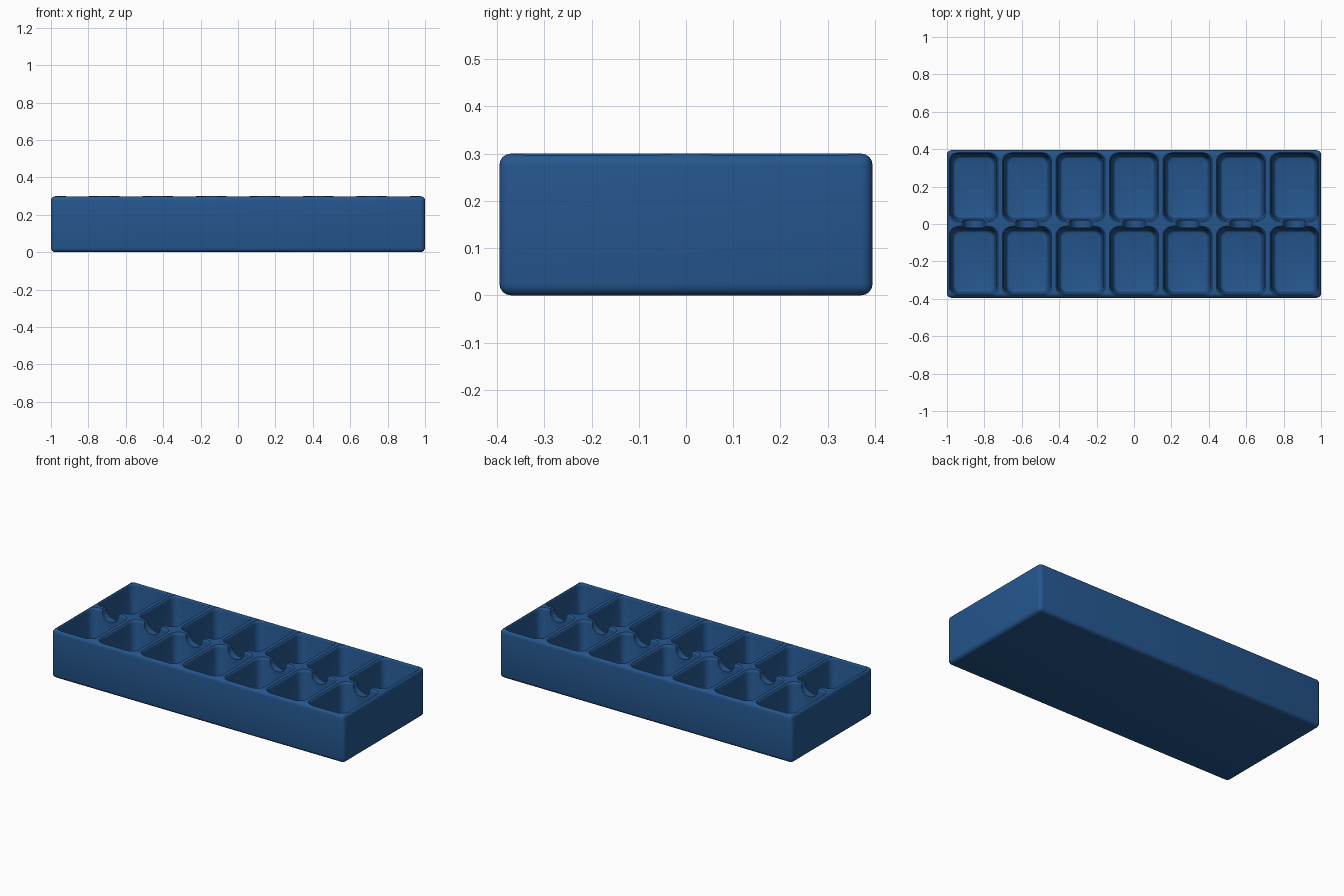
import bpy, bmesh, math

if "Cube" in bpy.data.objects:
    bpy.data.objects.remove(bpy.data.objects["Cube"])

PITCH, ROW_Y, H = 0.286, 0.198, 0.30

blue = bpy.data.materials.new("deep blue plastic")
blue.diffuse_color = (0.0185, 0.093, 0.27, 1)
blue.use_nodes = True
blue.node_tree.nodes["Principled BSDF"].inputs["Base Color"].default_value = blue.diffuse_color


def new_object(name, bm):
    bmesh.ops.recalc_face_normals(bm, faces=bm.faces)
    me = bpy.data.meshes.new(name)
    bm.to_mesh(me)
    bm.free()
    me.materials.append(blue)
    ob = bpy.data.objects.new(name, me)
    bpy.context.collection.objects.link(ob)
    return ob


def ring(bm, cx, cy, z, hx, hy, r, n=6):
    """Rounded rectangle of vertices at height z."""
    out = []
    for q, (sx, sy) in enumerate([(1, 1), (-1, 1), (-1, -1), (1, -1)]):
        for i in range(n + 1):
            a = math.pi / 2 * (q + i / n)
            out.append(bm.verts.new((cx + sx * (hx - r) + r * math.cos(a),
                                     cy + sy * (hy - r) + r * math.sin(a), z)))
    return out


def loft(bm, rings):
    for a, b in zip(rings, rings[1:]):
        for i in range(len(a)):
            j = (i + 1) % len(a)
            bm.faces.new((a[i], a[j], b[j], b[i]))
    bm.faces.new(rings[0])
    bm.faces.new(rings[-1])


# solid outer block with rounded edges
bm = bmesh.new()
bmesh.ops.create_cube(bm, size=1)
for v in bm.verts:
    v.co = (v.co.x * 2, v.co.y * 0.79, (v.co.z + 0.5) * H)
bmesh.ops.bevel(bm, geom=bm.edges[:], offset=0.024, segments=4, profile=0.5, affect='EDGES')
tray = new_object("ice_tray", bm)

# tapered wells: filleted floor, sloped walls, softly flared lip (z, inset from opening)
profile = [(0.030, 0.032), (0.033, 0.025), (0.040, 0.020), (0.050, 0.017),
           (0.283, 0.006), (0.291, 0.0045), (0.297, 0.001), (0.301, -0.003), (0.34, -0.003)]
bm = bmesh.new()
for col in range(-3, 4):
    for side in (-1, 1):
        loft(bm, [ring(bm, col * PITCH, side * ROW_Y, z, 0.130 - d, 0.184 - d, 0.05 - d * 0.6)
                  for z, d in profile])
wells = new_object("well_cutter", bm)

# pouring notches across the middle wall, round below and flared at the top
R = 0.055
half = [(R * math.sin(t * math.pi / 20), H - 0.008 - R * math.cos(t * math.pi / 20)) for t in range(11)]
half += [(R + 0.002, H - 0.004), (R + 0.007, H + 0.0005), (R + 0.007, H + 0.03)]
outline = half + [(-x, z) for x, z in reversed(half[1:])]
bm = bmesh.new()
for col in range(-3, 4):
    loft(bm, [[bm.verts.new((col * PITCH + x, y, z)) for x, z in outline] for y in (-0.06, 0.06)])
notches = new_object("notch_cutter", bm)

for cutter in (wells, notches):
    cutter.hide_render = True
    bpy.context.view_layer.objects.active = tray
    mod = tray.modifiers.new("cut", 'BOOLEAN')
    mod.operation, mod.solver, mod.object = 'DIFFERENCE', 'EXACT', cutter
    bpy.ops.object.modifier_apply(modifier=mod.name)
    bpy.data.objects.remove(cutter)

bpy.ops.object.select_all(action='DESELECT')
tray.select_set(True)
bpy.context.view_layer.objects.active = tray
bpy.ops.object.shade_smooth_by_angle(angle=math.radians(35))
